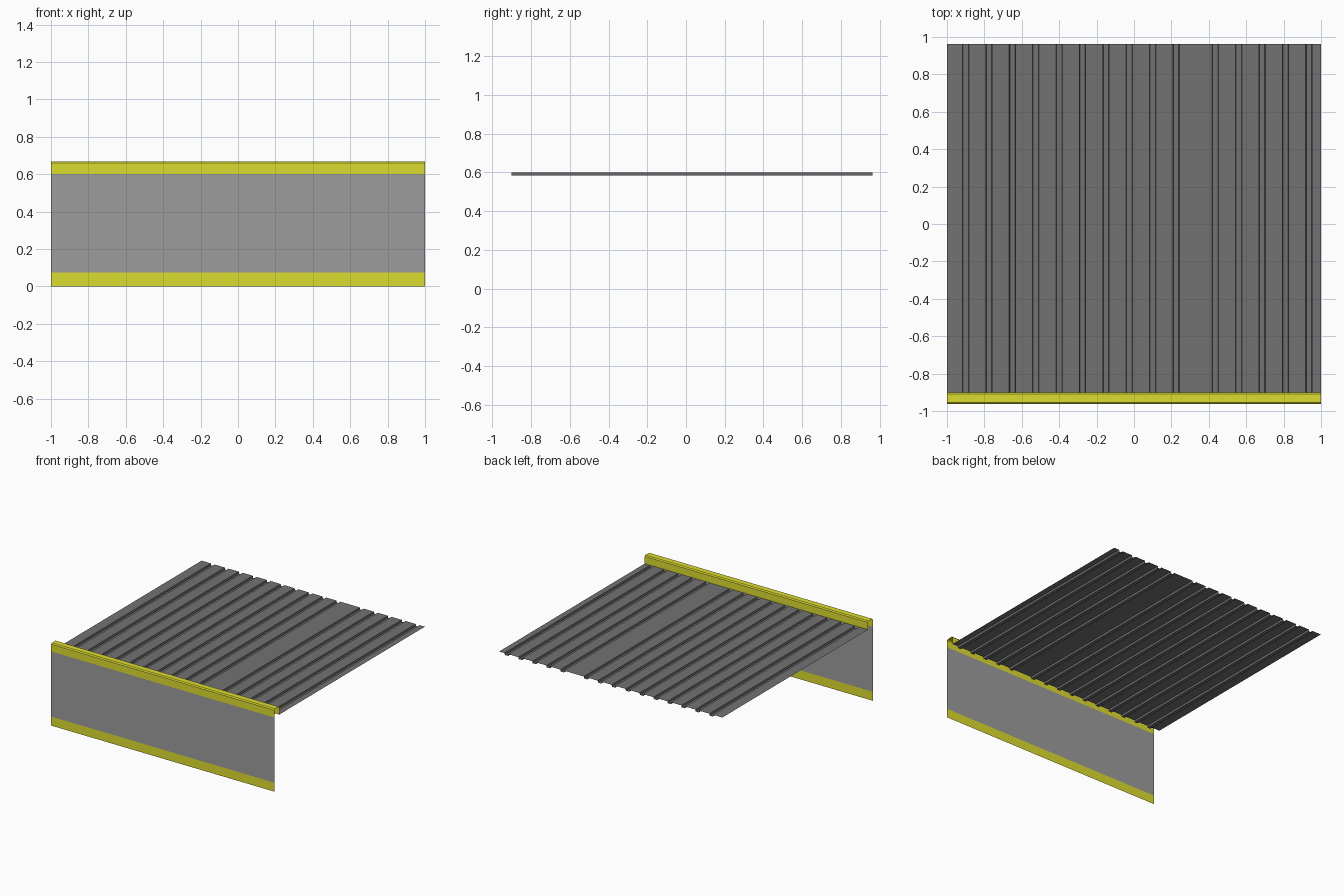
import bpy
import bmesh
from mathutils import Vector

cube = bpy.data.objects.get("Cube")
if cube:
    bpy.data.objects.remove(cube, do_unlink=True)


def make_material(name, color):
    mat = bpy.data.materials.new(name)
    mat.use_nodes = True
    mat.diffuse_color = color
    mat.node_tree.nodes["Principled BSDF"].inputs["Base Color"].default_value = color
    return mat


yellow = make_material("yellow trim", (0.72, 0.72, 0.03, 1))
light_grey = make_material("light grey panel", (0.34, 0.34, 0.34, 1))
dark_grey = make_material("dark grey sheet", (0.17, 0.17, 0.17, 1))


def sweep(name, profile, offset, mat):
    """Sweep an open profile along an offset into a thin folded sheet."""
    bm = bmesh.new()
    near = [bm.verts.new(p) for p in profile]
    far = [bm.verts.new(Vector(p) + Vector(offset)) for p in profile]
    for i in range(len(near) - 1):
        bm.faces.new((near[i], far[i], far[i + 1], near[i + 1]))
    mesh = bpy.data.meshes.new(name)
    bm.to_mesh(mesh)
    bm.free()
    mesh.materials.append(mat)
    obj = bpy.data.objects.new(name, mesh)
    bpy.context.collection.objects.link(obj)
    return obj


FRONT, LIP, BACK = -0.963, -0.9, 0.963
DECK, TOP, STRIPE = 0.6, 0.667, 0.073
CHAMFER = 0.008
across = (2, 0, 0)

# Upright front panel and its bottom stripe
sweep("bottom_trim", [(-1, FRONT, 0), (-1, FRONT, STRIPE)], across, yellow)
sweep("front_panel", [(-1, FRONT, STRIPE), (-1, FRONT, DECK)], across, light_grey)

# Folded edge cap: up the front, over the top and down onto the deck
cap = [(FRONT, DECK), (FRONT, TOP - CHAMFER), (FRONT + CHAMFER, TOP),
       (LIP - CHAMFER, TOP), (LIP, TOP - CHAMFER), (LIP, DECK)]
sweep("edge_cap", [(-1, y, z) for y, z in cap], across, yellow)

# Ribbed deck: flat sheet with folded-down grooves, wider flat before the last five
PITCH, DEPTH, HALF_TOP, HALF_BOTTOM = 0.125, 0.015, 0.017, 0.014
centres = [-0.9 + PITCH * i for i in range(10)] + [0.435 + PITCH * i for i in range(5)]
deck = [(-1, DECK)]
for c in centres:
    deck += [(c - HALF_TOP, DECK), (c - HALF_BOTTOM, DECK - DEPTH),
             (c + HALF_BOTTOM, DECK - DEPTH), (c + HALF_TOP, DECK)]
deck.append((1, DECK))
# Listed right to left so the faces point upward
sweep("ribbed_deck", [(x, LIP, z) for x, z in reversed(deck)],
      (0, BACK - LIP, 0), dark_grey)
